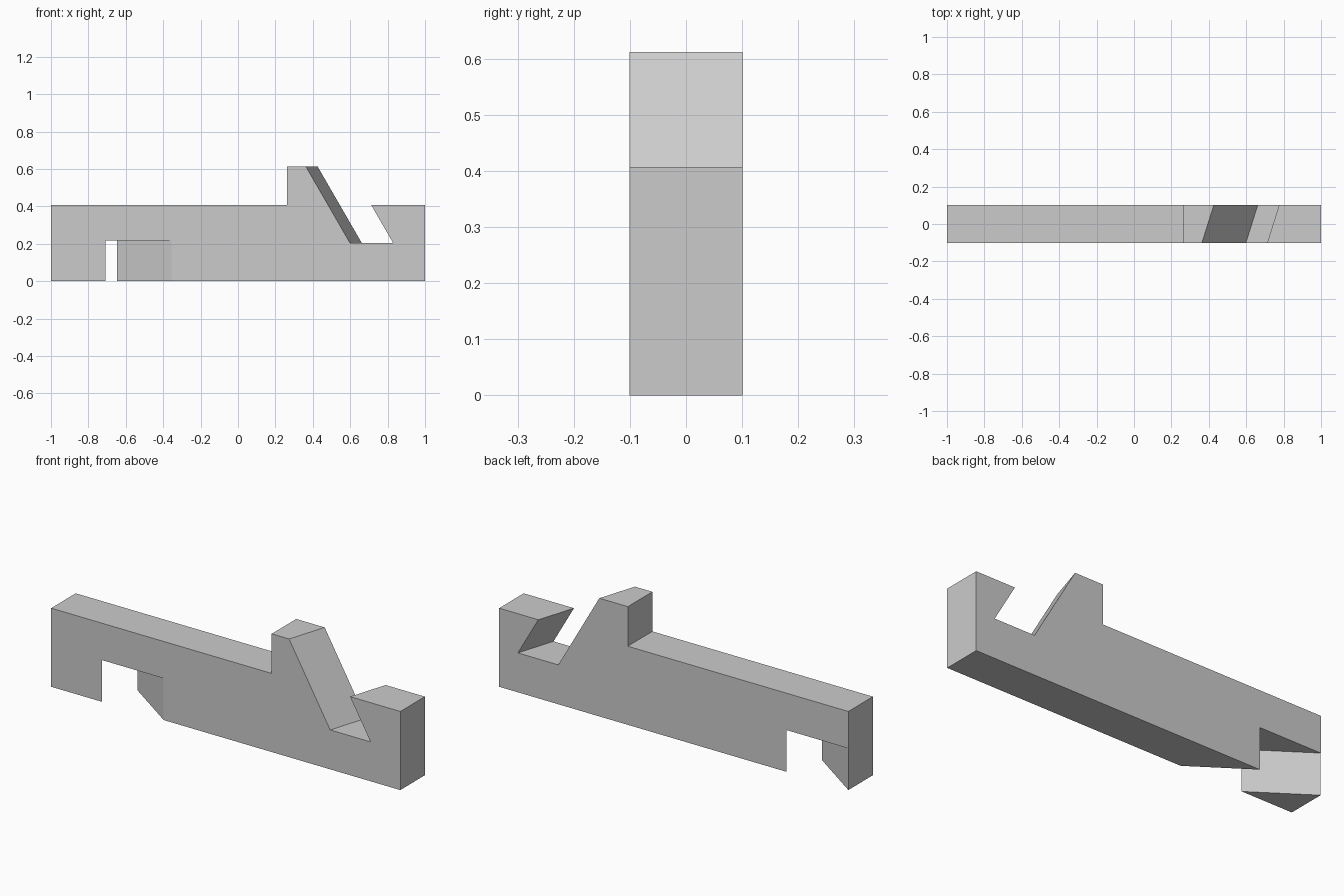
import bpy
import bmesh

default = bpy.data.objects.get("Cube")
if default:
    bpy.data.objects.remove(default, do_unlink=True)

HALF = 0.1005     # half thickness
DECK = 0.407      # height of the bar
TOOTH = 0.612     # height of the raised tooth
LEAN = -0.577     # sideways lean of the slot per unit height

grey = bpy.data.materials.new("plain grey")
grey.use_nodes = True
colour = (0.6, 0.6, 0.6, 1)
grey.diffuse_color = colour
grey.node_tree.nodes["Principled BSDF"].inputs["Base Color"].default_value = colour


def prism(name, outline, half, skew=0.0):
    """Extrude an x-z outline along y, sliding x by skew per unit y."""
    bm = bmesh.new()
    front, back = ([bm.verts.new((x + skew * y, y, z)) for x, z in outline]
                   for y in (-half, half))
    bm.faces.new(front)
    bm.faces.new(back[::-1])
    n = len(outline)
    for i in range(n):
        j = (i + 1) % n
        bm.faces.new((front[i], back[i], back[j], front[j]))
    bmesh.ops.recalc_face_normals(bm, faces=bm.faces)
    mesh = bpy.data.meshes.new(name)
    bm.to_mesh(mesh)
    bm.free()
    mesh.materials.append(grey)
    obj = bpy.data.objects.new(name, mesh)
    bpy.context.collection.objects.link(obj)
    return obj


def cut(target, cutter):
    """Subtract the cutter from the target and discard it."""
    cutter.hide_render = True
    mod = target.modifiers.new("cut", "BOOLEAN")
    mod.operation = "DIFFERENCE"
    mod.solver = "EXACT"
    mod.object = cutter
    bpy.context.view_layer.objects.active = target
    bpy.ops.object.modifier_apply(modifier=mod.name)
    bpy.data.objects.remove(cutter, do_unlink=True)


# Bar with the raised tooth
bar = prism("notched_bar", [(-1, 0), (1, 0), (1, DECK), (0.57, DECK),
                            (0.57, TOOTH), (0.263, TOOTH), (0.263, DECK),
                            (-1, DECK)], HALF)

# Leaning slot beside the tooth
floor, top = 0.204, 0.7
shift = LEAN * (top - floor)
cut(bar, prism("slot_cutter", [(0.63, floor), (0.861, floor),
                               (0.861 + shift, top), (0.63 + shift, top)],
               0.2, skew=0.315))

# Diagonal notch under the other end
cut(bar, prism("notch_cutter", [(-0.855, -0.1), (-0.501, -0.1),
                                (-0.501, 0.216), (-0.855, 0.216)],
               0.2, skew=-1.45))
